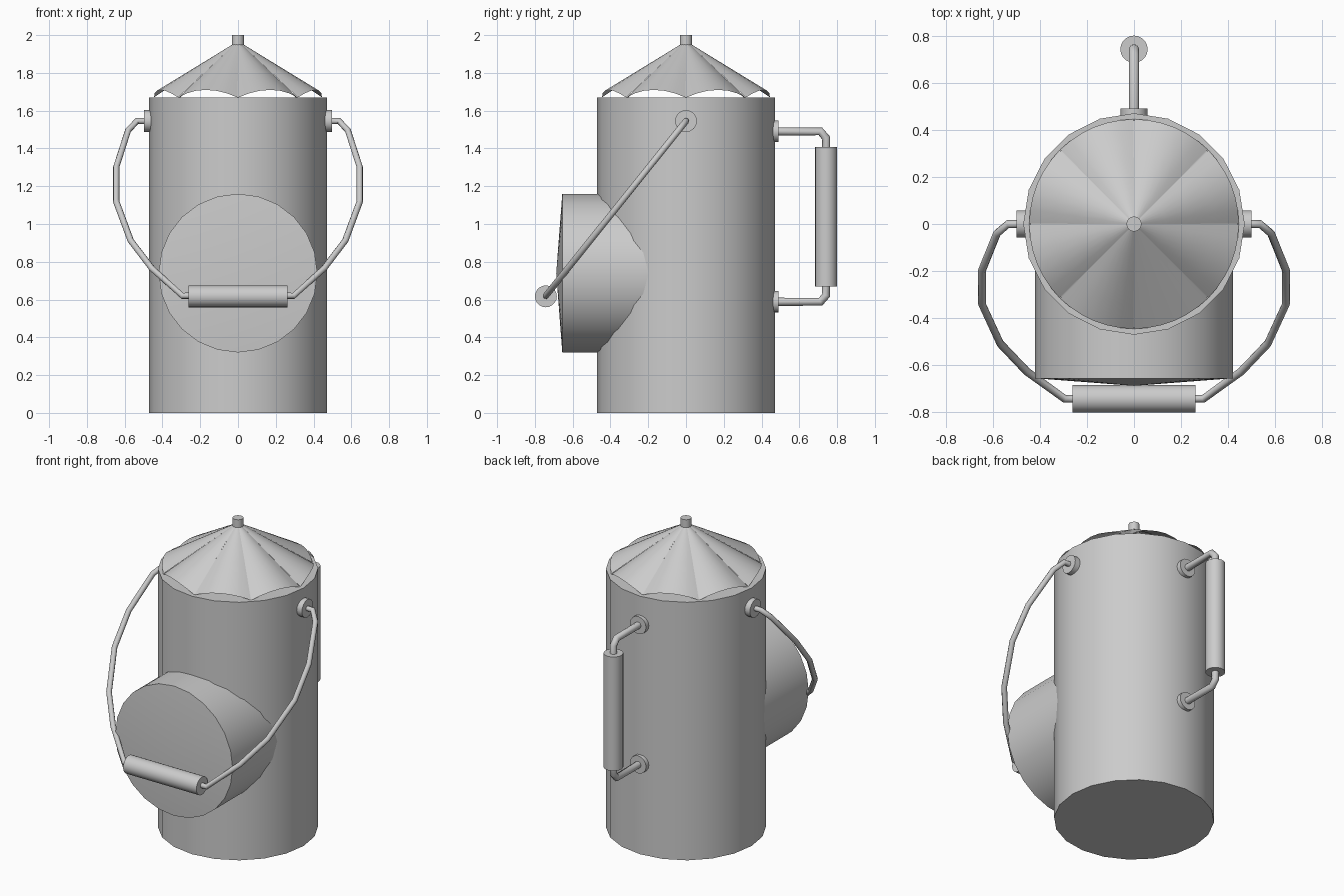
import bpy, bmesh, math
from mathutils import Vector

cube = bpy.data.objects.get("Cube")
if cube:
    bpy.data.objects.remove(cube, do_unlink=True)

GREY = (0.6, 0.6, 0.6, 1)
metal = bpy.data.materials.new("grey_metal")
metal.use_nodes = True
metal.diffuse_color = GREY
metal.node_tree.nodes["Principled BSDF"].inputs["Base Color"].default_value = GREY


def finish(obj, name, angle=35):
    obj.name = name
    obj.data.materials.clear()
    obj.data.materials.append(metal)
    bpy.ops.object.select_all(action="DESELECT")
    obj.select_set(True)
    bpy.context.view_layer.objects.active = obj
    bpy.ops.object.shade_smooth_by_angle(angle=math.radians(angle))
    return obj


def from_bmesh(bm, name, angle=35):
    mesh = bpy.data.meshes.new(name)
    bmesh.ops.recalc_face_normals(bm, faces=bm.faces)
    bm.to_mesh(mesh)
    bm.free()
    obj = bpy.data.objects.new(name, mesh)
    bpy.context.collection.objects.link(obj)
    return finish(obj, name, angle)


def cylinder(name, start, end, radius, sides=20):
    a, b = Vector(start), Vector(end)
    axis = b - a
    bpy.ops.mesh.primitive_cylinder_add(
        vertices=sides, radius=radius, depth=axis.length, location=(a + b) / 2,
        rotation=axis.to_track_quat("Z", "Y").to_euler())
    return finish(bpy.context.object, name)


def tube(name, points, radius):
    curve = bpy.data.curves.new(name, "CURVE")
    curve.dimensions = "3D"
    curve.bevel_depth = radius
    curve.bevel_resolution = 2
    curve.use_fill_caps = True
    spline = curve.splines.new("POLY")
    spline.points.add(len(points) - 1)
    for point, co in zip(spline.points, points):
        point.co = (*co, 1)
    obj = bpy.data.objects.new(name, curve)
    bpy.context.collection.objects.link(obj)
    bpy.ops.object.select_all(action="DESELECT")
    obj.select_set(True)
    bpy.context.view_layer.objects.active = obj
    bpy.ops.object.convert(target="MESH")
    return finish(bpy.context.object, name, 50)


# Lantern body and top knob
cylinder("body", (0, 0, 0), (0, 0, 1.67), 0.47)
cylinder("top_knob", (0, 0, 1.93), (0, 0, 2.0), 0.032, 16)


# Roof of eight arched panels, with open arches at the eaves
def roof_panel(index, steps=6, rings=4):
    bm = bmesh.new()
    gap = 0.006
    grid = []
    for r in range(rings + 1):
        t = r / rings
        radius = 0.03 + 0.415 * t
        row = []
        for s in range(steps + 1):
            u = 2 * s / steps - 1
            half = math.pi / 8 - gap * t
            angle = math.pi / 4 * (index + 0.5) + u * half
            z = 1.95 - 0.28 * t + 0.04 * t * (1 - u * u)
            row.append(bm.verts.new((radius * math.cos(angle), radius * math.sin(angle), z)))
        grid.append(row)
    for low, high in zip(grid, grid[1:]):
        for s in range(steps):
            bm.faces.new((low[s], high[s], high[s + 1], low[s + 1]))
    obj = from_bmesh(bm, f"roof_panel_{index + 1}")
    # Panels face outward and up
    if obj.data.polygons[-1].normal.z < 0:
        obj.data.flip_normals()


for i in range(8):
    roof_panel(i)

# Thin seams closing the grooves between panels
bm = bmesh.new()
for i in range(8):
    a = math.pi / 4 * i
    out = Vector((math.cos(a), math.sin(a), 0))
    side = Vector((-out.y, out.x, 0)) * 0.006
    top = out * 0.03 + Vector((0, 0, 1.945))
    eave = out * 0.44 + Vector((0, 0, 1.668))
    bm.faces.new([bm.verts.new(p) for p in
                  (top - side * 0.2, eave - side, eave + side, top + side * 0.2)])
from_bmesh(bm, "roof_seams")

# Lens housing with a shallow conical front
bm = bmesh.new()
sides = 24
rings = []
for y in (-0.1, -0.655):
    rings.append([bm.verts.new((0.42 * math.cos(2 * math.pi * k / sides), y,
                                0.74 + 0.42 * math.sin(2 * math.pi * k / sides)))
                  for k in range(sides)])
back, front = rings
tip = bm.verts.new((0, -0.687, 0.74))
for k in range(sides):
    n = (k + 1) % sides
    bm.faces.new((back[k], back[n], front[n], front[k]))
    bm.faces.new((front[k], front[n], tip))
bm.faces.new(back)
from_bmesh(bm, "lens_housing")

# Swinging carry handle, mirrored left and right
half_path = [(0.49, 1.545), (0.535, 1.545), (0.582, 1.495), (0.645, 1.30), (0.645, 1.12),
             (0.568, 0.912), (0.455, 0.764), (0.295, 0.62), (0.25, 0.62)]
for label, sx in (("left", 1), ("right", -1)):
    cylinder(f"{label}_pivot", (sx * 0.44, 0, 1.545), (sx * 0.498, 0, 1.545), 0.058, 16)
    tube(f"{label}_handle_rod",
         [(sx * x, (z - 1.545) * 0.802, z) for x, z in half_path], 0.017)
cylinder("carry_grip", (-0.262, -0.742, 0.617), (0.262, -0.742, 0.617), 0.058)

# Fixed rear handle
for label, z, step in (("upper", 1.49, -1), ("lower", 0.588, 1)):
    cylinder(f"{label}_rear_mount", (0, 0.44, z), (0, 0.49, z), 0.057, 16)
    tube(f"{label}_rear_rod",
         [(0, 0.47, z), (0, 0.712, z), (0, 0.742, z + step * 0.035), (0, 0.742, z + step * 0.11)],
         0.022)
cylinder("rear_grip", (0, 0.742, 0.67), (0, 0.742, 1.407), 0.058)
